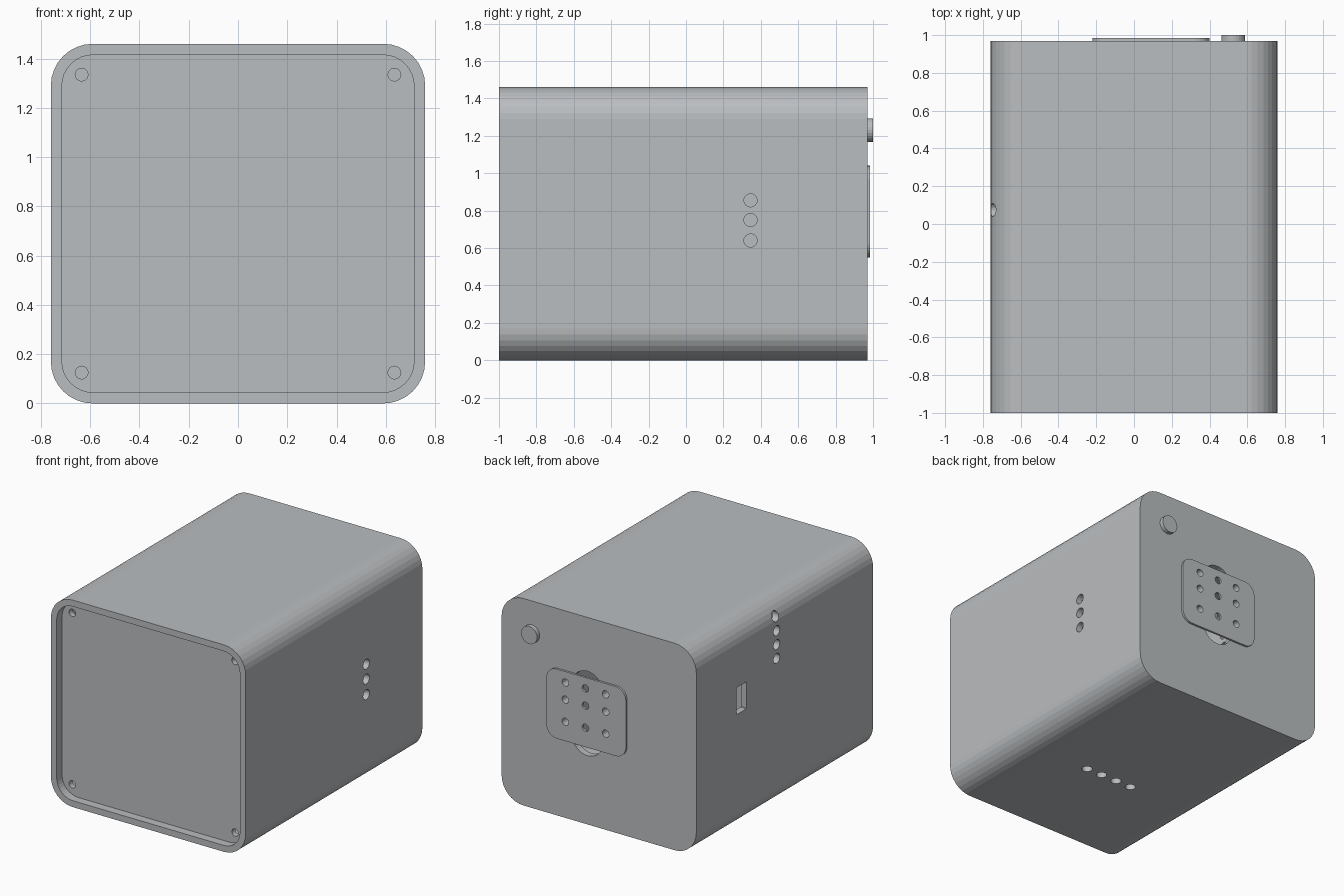
import bpy, bmesh, math
from mathutils import Vector

if "Cube" in bpy.data.objects:
    bpy.data.objects.remove(bpy.data.objects["Cube"], do_unlink=True)

GREY = (0.49, 0.51, 0.525, 1.0)
grey = bpy.data.materials.new("light grey")
grey.use_nodes = True
grey.diffuse_color = GREY
grey.node_tree.nodes["Principled BSDF"].inputs["Base Color"].default_value = GREY


def rounded(u0, u1, v0, v1, r, steps=8):
    """Outline of a rounded rectangle."""
    corners = [(u1 - r, v1 - r), (u0 + r, v1 - r), (u0 + r, v0 + r), (u1 - r, v0 + r)]
    return [(cu + r * math.cos(a), cv + r * math.sin(a))
            for q, (cu, cv) in enumerate(corners)
            for a in [math.pi / 2 * (q + i / steps) for i in range(steps + 1)]]


def circle(u, v, r, sides=24):
    return [(u + r * math.cos(math.tau * i / sides), v + r * math.sin(math.tau * i / sides))
            for i in range(sides)]


def prism(name, outline, axis, start, end):
    """Extrude an outline along the x, y or z axis."""
    def place(u, v, w):
        return Vector({"x": (w, u, v), "y": (u, w, v), "z": (u, v, w)}[axis])
    bm = bmesh.new()
    face = bm.faces.new([bm.verts.new(place(u, v, start)) for u, v in outline])
    grown = bmesh.ops.extrude_face_region(bm, geom=[face])["geom"]
    bmesh.ops.translate(bm, vec=place(0, 0, end - start),
                        verts=[g for g in grown if isinstance(g, bmesh.types.BMVert)])
    bmesh.ops.remove_doubles(bm, verts=bm.verts, dist=1e-5)
    bmesh.ops.recalc_face_normals(bm, faces=bm.faces)
    mesh = bpy.data.meshes.new(name)
    bm.to_mesh(mesh)
    bm.free()
    mesh.materials.append(grey)
    obj = bpy.data.objects.new(name, mesh)
    bpy.context.collection.objects.link(obj)
    return obj


def cut(target, cutters):
    """Subtract the cutters and bake the result."""
    for c in cutters:
        c.hide_render = True
        mod = target.modifiers.new("cut", "BOOLEAN")
        mod.operation, mod.solver, mod.object = "DIFFERENCE", "EXACT", c
    graph = bpy.context.evaluated_depsgraph_get()
    baked = bpy.data.meshes.new_from_object(target.evaluated_get(graph))
    target.modifiers.clear()
    target.data = baked


# Main parts
body = prism("housing", rounded(-0.76, 0.76, 0, 1.46, 0.17), "y", -1, 0.97)
panel = prism("front_panel", rounded(-0.717, 0.717, 0.043, 1.417, 0.128), "y", -0.94, -0.9)
plate = prism("back_plate", rounded(-0.22, 0.40, 0.55, 1.04, 0.08), "y", 0.97, 0.985)
prism("back_button", circle(0.525, 1.23, 0.0625), "y", 0.96, 1.0)

# Cavity and the opening behind the back plate
cutters = [
    prism("cavity_cutter", rounded(-0.715, 0.715, 0.045, 1.415, 0.126), "y", -1.1, 0.925),
    prism("cable_cutter", rounded(-0.03, 0.21, 0.485, 1.08, 0.119), "y", 0.9, 1.1),
    prism("port_cutter", rounded(0.41, 0.52, 0.83, 1.02, 0.004, 1), "x", -0.9, -0.66),
]

# Vent holes on both sides and the bottom
for z in (0.64, 0.75, 0.855):
    cutters.append(prism("right_vent_cutter", circle(0.345, z, 0.035), "x", 0.66, 0.9))
for i in range(4):
    cutters.append(prism("left_vent_cutter", circle(0.075, 1.35 - 0.098 * i, 0.035), "x", -0.9, -0.66))
    cutters.append(prism("bottom_vent_cutter", circle(-0.155 + 0.125 * i, -0.224, 0.035), "z", -0.1, 0.1))

# Grid of holes through the back plate
grid = [prism("grid_cutter", circle(0.095 + 0.157 * col, z, 0.026, 16), "y", 0.9, 1.1)
        for z in (0.963, 0.842, 0.686) for col in (-1, 0, 1)]

# Screw holes in the front panel
screws = [prism("screw_cutter", circle(x, z, 0.026, 16), "y", -1, -0.85)
          for x in (-0.635, 0.635) for z in (0.125, 1.335)]

cut(body, cutters + grid)
cut(plate, grid)
cut(panel, screws)
for c in cutters + grid + screws:
    bpy.data.objects.remove(c, do_unlink=True)
